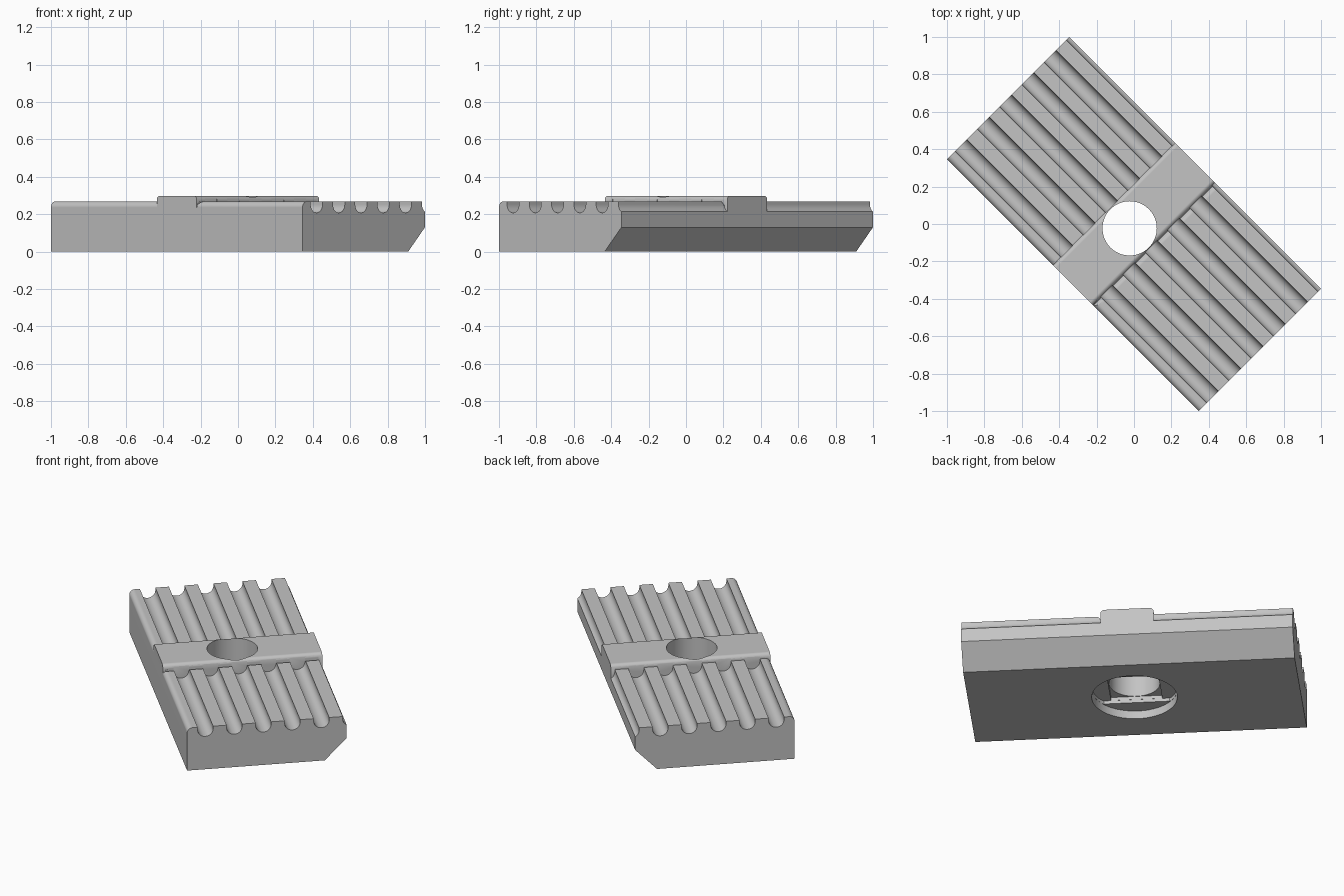
import bpy
import bmesh
from math import sin, cos, pi, radians

if "Cube" in bpy.data.objects:
    bpy.data.objects.remove(bpy.data.objects["Cube"])

LENGTH, WIDTH = 0.951, 0.463          # half sizes
RIB_TOP, BAR_TOP, BAR = 0.268, 0.298, 0.153
HOLE_Y = -0.033


def arc(cx, cy, r, start, end, steps=8):
    angles = [radians(start + (end - start) * i / steps) for i in range(steps + 1)]
    return [(cx + r * cos(a), cy + r * sin(a)) for a in angles]


def prism(name, outline, axis, low, high):
    """Extrude a 2D outline along one axis."""
    place = {"x": lambda p, t: (t, p[0], p[1]),
             "y": lambda p, t: (p[0], t, p[1]),
             "z": lambda p, t: (p[0], p[1], t)}[axis]
    bm = bmesh.new()
    ends = [[bm.verts.new(place(p, t)) for p in outline] for t in (low, high)]
    for ring in ends:
        bm.faces.new(ring)
    for i in range(len(outline)):
        j = (i + 1) % len(outline)
        bm.faces.new((ends[0][i], ends[0][j], ends[1][j], ends[1][i]))
    bmesh.ops.recalc_face_normals(bm, faces=bm.faces)
    mesh = bpy.data.meshes.new(name)
    bm.to_mesh(mesh)
    bm.free()
    obj = bpy.data.objects.new(name, mesh)
    bpy.context.collection.objects.link(obj)
    return obj


# Side outline: block, raised centre bar with rounded edges, relief notch
r = 0.025
outline = [(-LENGTH, 0), (LENGTH, 0), (LENGTH, RIB_TOP)]
outline += arc(BAR + 0.029, RIB_TOP - 0.028, 0.028, 90, 180)
outline += arc(BAR - r, BAR_TOP - r, r, 0, 90)
outline += arc(-BAR + r, BAR_TOP - r, r, 90, 180)
outline += [(-BAR, RIB_TOP), (-LENGTH, RIB_TOP)]
block = prism("grooved_clamp_block", outline, "y", -WIDTH, WIDTH)

cutters = []


def cut(name, *args):
    cutters.append(prism(name, *args))


# Grooves and rounded long edge on both sides of the bar
for low, high in ((-1.1, -BAR + 0.002), (BAR - 0.002, 1.1)):
    for i in range(6):
        y = -0.357 + i * 0.1684
        groove = arc(y, 0.252, 0.045, 180, 360, 14)
        groove += [(y + 0.045, 0.35), (y - 0.045, 0.35)]
        cut("groove_cutter", groove, "x", low, high)
    edge = arc(-WIDTH + 0.032, RIB_TOP - 0.032, 0.032, 90, 180)
    edge += [(-WIDTH - 0.05, RIB_TOP - 0.032), (-WIDTH - 0.05, 0.35),
             (-WIDTH + 0.032, 0.35)]
    cut("edge_cutter", edge, "x", low, high)

# Sloped underside along one long edge
cut("slope_cutter", [(0.336 - 0.098, -0.1), (WIDTH + 0.0977, 0.23), (WIDTH + 0.0977, -0.1)],
    "x", -1.1, 1.1)

# Bolt hole with counterbore and stepped recess
cut("counterbore_cutter", arc(0, HOLE_Y, 0.245, 0, 354.375, 63), "z", -0.1, 0.05)
slot = [(x, min(max(y, HOLE_Y - 0.148), HOLE_Y + 0.148))
        for x, y in arc(0, HOLE_Y, 0.2445, 0, 354.375, 63)]
cut("slot_cutter", slot, "z", -0.09, 0.07)
cut("square_cutter", arc(0, HOLE_Y, 0.147 * 2 ** 0.5, 45, 315, 3), "z", -0.08, 0.09)
cut("hole_cutter", arc(0, HOLE_Y, 0.145, 0, 354.375, 63), "z", -0.07, 0.4)

bpy.ops.object.select_all(action="DESELECT")
block.select_set(True)
bpy.context.view_layer.objects.active = block
for cutter in cutters:
    cutter.hide_render = True
    mod = block.modifiers.new("cut", "BOOLEAN")
    mod.operation = "DIFFERENCE"
    mod.solver = "EXACT"
    mod.object = cutter
    bpy.ops.object.modifier_apply(modifier=mod.name)
for cutter in cutters:
    bpy.data.objects.remove(cutter)

# Plain grey finish
grey = bpy.data.materials.new("plain_grey")
grey.use_nodes = True
colour = (0.55, 0.55, 0.55, 1)
grey.diffuse_color = colour
grey.node_tree.nodes["Principled BSDF"].inputs["Base Color"].default_value = colour
block.data.materials.clear()
block.data.materials.append(grey)

# Smooth curves with flat, crisp main faces
bpy.ops.object.shade_smooth_by_angle(angle=radians(30))
weighted = block.modifiers.new("flat_faces", "WEIGHTED_NORMAL")
weighted.keep_sharp = True
block.rotation_euler.z = -pi / 4
